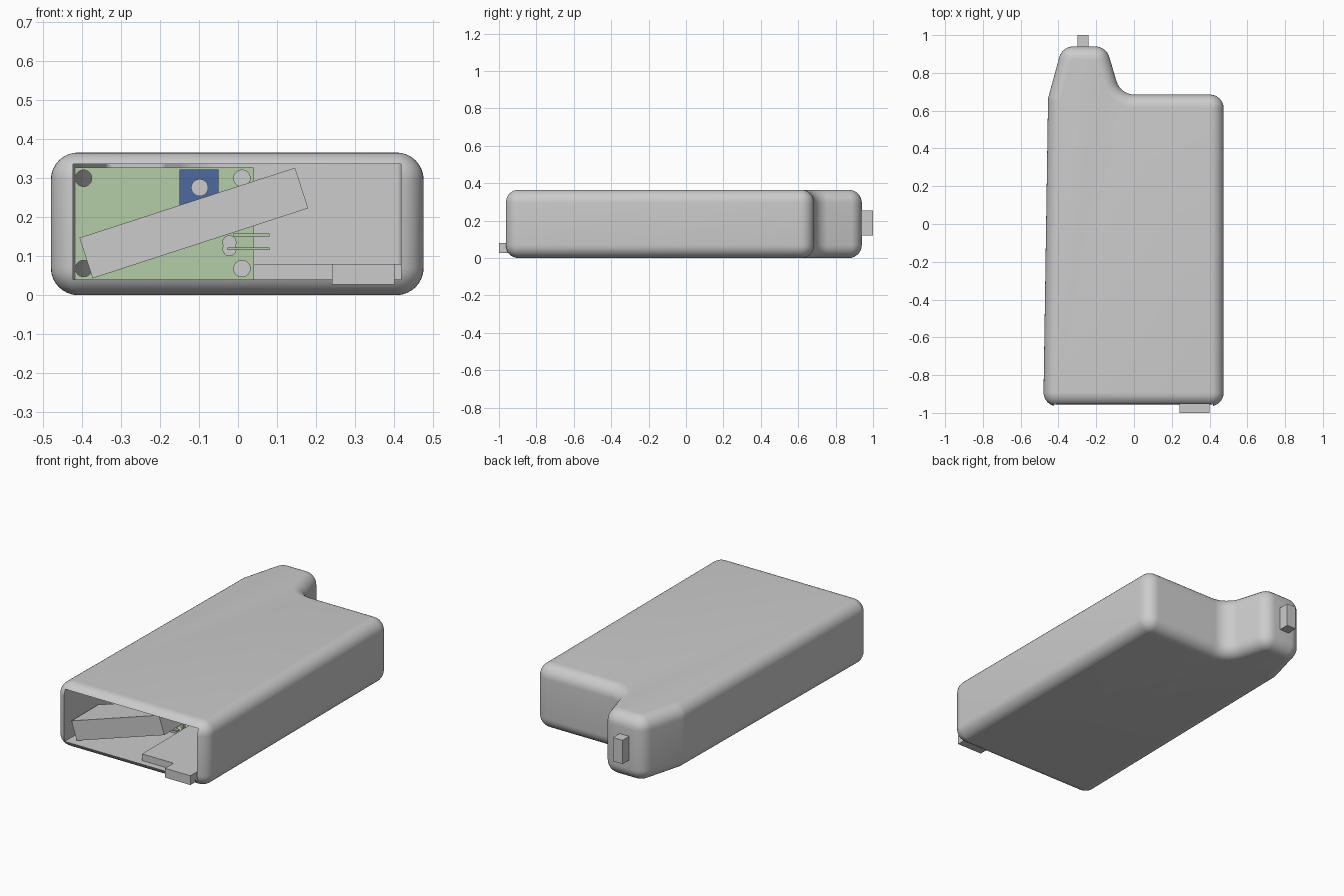
import bpy, bmesh, math
from mathutils import Vector, Matrix

if "Cube" in bpy.data.objects:
    bpy.data.objects.remove(bpy.data.objects["Cube"])


def material(name, rgb):
    m = bpy.data.materials.new(name)
    m.diffuse_color = (*rgb, 1)
    m.use_nodes = True
    m.node_tree.nodes["Principled BSDF"].inputs["Base Color"].default_value = m.diffuse_color
    return m


GREY = material("case grey", (0.6, 0.6, 0.6))
GREEN = material("board green", (0.45, 0.61, 0.38))
BLUE = material("terminal blue", (0.075, 0.14, 0.35))


def finish(bm, name, mat):
    bmesh.ops.remove_doubles(bm, verts=bm.verts, dist=1e-5)
    bmesh.ops.recalc_face_normals(bm, faces=bm.faces)
    me = bpy.data.meshes.new(name)
    bm.to_mesh(me)
    bm.free()
    me.materials.append(mat)
    ob = bpy.data.objects.new(name, me)
    bpy.context.collection.objects.link(ob)
    return ob


def box(name, lo, hi, mat, tilt=0):
    lo, hi = Vector(lo), Vector(hi)
    bm = bmesh.new()
    bmesh.ops.create_cube(bm, size=1, matrix=Matrix.Translation((lo + hi) / 2)
                          @ Matrix.Rotation(tilt, 4, 'Y') @ Matrix.Diagonal((*(hi - lo), 1)))
    return finish(bm, name, mat)


def rod(name, x, z, r, y0, y1, mat):
    bm = bmesh.new()
    bmesh.ops.create_cone(bm, cap_ends=True, segments=24, radius1=r, radius2=r, depth=y1 - y0,
                          matrix=Matrix.Translation((x, (y0 + y1) / 2, z)) @ Matrix.Rotation(math.pi / 2, 4, 'X'))
    return finish(bm, name, mat)


def outline(corners, d, steps=8):
    """Filleted outline, moved inwards by d."""
    pts = []
    for i, (x, y, r) in enumerate(corners):
        p = Vector((x, y))
        a = (p - Vector(corners[i - 1][:2])).normalized()
        b = (Vector(corners[(i + 1) % len(corners)][:2]) - p).normalized()
        na, nb = Vector((-a.y, a.x)), Vector((-b.y, b.x))
        turn = math.atan2(a.x * b.y - a.y * b.x, a.dot(b))
        s = 1 if turn > 0 else -1
        c = p + (na + nb) / (1 + na.dot(nb)) * r * s
        start = math.atan2(na.y, na.x)
        for k in range(steps + 1):
            t = start + turn * k / steps
            pts.append(c - Vector((math.cos(t), math.sin(t))) * (s * r - d))
    return pts


def loft(name, corners, levels):
    """Stack outlines given as (inset, height)."""
    bm = bmesh.new()
    rings = [[bm.verts.new((p.x, p.y, z)) for p in outline(corners, d)] for d, z in levels]
    for r0, r1 in zip(rings, rings[1:]):
        for i in range(len(r0)):
            j = (i + 1) % len(r0)
            bm.faces.new((r0[i], r0[j], r1[j], r1[i]))
    bm.faces.new(rings[0][::-1])
    bm.faces.new(rings[-1])
    return finish(bm, name, GREY)


def cut(target, cutter):
    mod = target.modifiers.new("cut", 'BOOLEAN')
    mod.operation, mod.solver, mod.object = 'DIFFERENCE', 'EXACT', cutter
    bpy.context.view_layer.objects.active = target
    bpy.ops.object.modifier_apply(modifier=mod.name)
    bpy.data.objects.remove(cutter)


# rounded case with a nose at the back
R, H = 0.07, 0.365
back = [(0.475, 0.685, 0.073), (-0.072, 0.685, 0.1), (-0.147, 0.94, 0.078),
        (-0.38, 0.94, 0.078), (-0.455, 0.665, 0.1)]
front = [(-0.48, -0.965, 0.073), (0.475, -0.965, 0.073)]
arc = [(R * (1 - math.sin(t)), R * (1 - math.cos(t))) for t in [math.pi / 2 * k / 8 for k in range(9)]]
levels = arc + [(d, H - z) for d, z in reversed(arc)]
case = loft("case_shell", front + back, levels)

# hollow inside, open at the front
open_front = [(-0.484, -1.2, 0.073), (0.475, -1.2, 0.073)]
cut(case, loft("cavity", open_front + back, [(0.058, 0.04), (0.058, 0.335)]))
bpy.ops.object.select_all(action='DESELECT')
case.select_set(True)
bpy.context.view_layer.objects.active = case
bpy.ops.object.shade_smooth_by_angle(angle=math.radians(35))

# sensor on the nose, floor plate and front connector
box("nose_sensor", (-0.30, 0.87, 0.12), (-0.24, 1.0, 0.255), GREY)
box("floor_plate", (0.04, -0.92, 0.04), (0.417, -0.3, 0.078), GREY)
box("front_connector", (0.24, -1.0, 0.027), (0.40, -0.85, 0.08), GREY)

# upright circuit board with four mounting holes
board = box("circuit_board", (-0.42, -0.55, 0.04), (0.04, -0.53, 0.326), GREEN)
for x in (-0.395, 0.01):
    for z in (0.068, 0.299):
        cut(board, rod("hole", x, z, 0.021, -0.6, -0.48, GREY))

# parts on the board
box("terminal_block", (-0.15, -0.64, 0.22), (-0.05, -0.55, 0.321), BLUE)
rod("terminal_screw", -0.098, 0.275, 0.022, -0.645, -0.63, GREY)
for z in (0.118, 0.135):
    rod("component", -0.022, z, 0.018, -0.6, -0.55, GREY)
box("lower_pin", (-0.027, -0.66, 0.115), (0.081, -0.64, 0.122), GREEN)
box("upper_pin", (-0.012, -0.66, 0.150), (0.081, -0.64, 0.158), GREEN)

# tilted battery block in front of the board
box("battery_block", (-0.403, -0.92, 0.130), (0.177, -0.68, 0.239), GREY, tilt=-math.radians(18))
